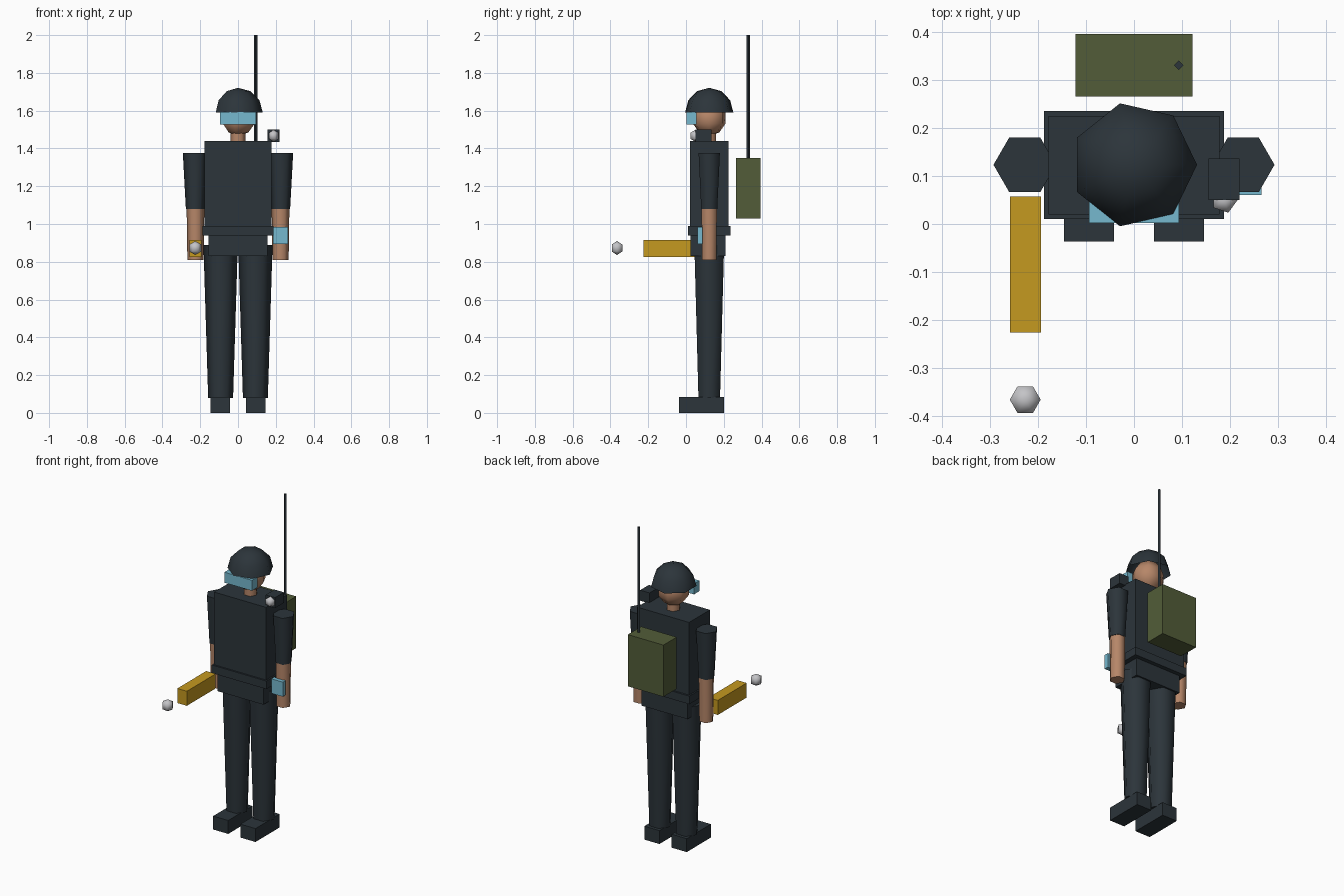
import bpy, bmesh, math
from mathutils import Matrix

if "Cube" in bpy.data.objects:
    bpy.data.objects.remove(bpy.data.objects["Cube"], do_unlink=True)


def material(name, r, g, b):
    m = bpy.data.materials.new(name)
    m.use_nodes = True
    m.diffuse_color = (r, g, b, 1)
    bsdf = m.node_tree.nodes["Principled BSDF"]
    bsdf.inputs["Base Color"].default_value = (r, g, b, 1)
    bsdf.inputs["Roughness"].default_value = 0.8
    return m


DARK = material("dark slate", 0.025, 0.035, 0.043)
SKIN = material("skin tan", 0.47, 0.24, 0.14)
BLUE = material("visor blue", 0.18, 0.48, 0.62)
OLIVE = material("olive green", 0.085, 0.108, 0.04)
GOLD = material("mustard", 0.56, 0.32, 0.014)
GREY = material("light grey", 0.55, 0.55, 0.57)
MID_Y = 0.123


def finish(name, bm, mat, smooth=False):
    bmesh.ops.recalc_face_normals(bm, faces=bm.faces)
    mesh = bpy.data.meshes.new(name)
    bm.to_mesh(mesh)
    bm.free()
    mesh.materials.append(mat)
    obj = bpy.data.objects.new(name, mesh)
    bpy.context.collection.objects.link(obj)
    if smooth:
        bpy.ops.object.select_all(action='DESELECT')
        obj.select_set(True)
        bpy.context.view_layer.objects.active = obj
        bpy.ops.object.shade_smooth_by_angle(angle=math.radians(72))
    return obj


def box(name, mat, xs, ys, zs):
    """Box filling three (low, high) ranges."""
    bm = bmesh.new()
    ranges = (xs, ys, zs)
    centre = [sum(r) / 2 for r in ranges]
    size = [r[1] - r[0] for r in ranges]
    bmesh.ops.create_cube(bm, size=1, matrix=Matrix.LocRotScale(centre, None, size))
    return finish(name, bm, mat)


def tube(name, mat, x, y, zs, r_low, r_high, sides=6):
    """Upright tapered prism with a corner pointing to +x."""
    bm = bmesh.new()
    rings = []
    for z, r in zip(zs, (r_low, r_high)):
        angles = [math.tau * i / sides for i in range(sides)]
        rings.append([bm.verts.new((x + r * math.cos(a), y + r * math.sin(a), z)) for a in angles])
    for i in range(sides):
        j = (i + 1) % sides
        bm.faces.new((rings[0][i], rings[0][j], rings[1][j], rings[1][i]))
    for ring in rings:
        bm.faces.new(ring)
    return finish(name, bm, mat, smooth=True)


def ball(name, mat, centre, radius, sides, bands, dome=False):
    """Low-poly sphere, or its open upper half."""
    bm = bmesh.new()
    bmesh.ops.create_uvsphere(bm, u_segments=sides, v_segments=bands, radius=radius)
    if dome:
        lower = [v for v in bm.verts if v.co.z < -0.001]
        bmesh.ops.delete(bm, geom=lower, context='VERTS')
    # turn so one corner points exactly to +x
    ring = max(bm.verts, key=lambda v: v.co.x)
    turn = math.atan2(ring.co.y, ring.co.x)
    bmesh.ops.rotate(bm, verts=bm.verts, matrix=Matrix.Rotation(-turn, 3, 'Z'))
    bmesh.ops.translate(bm, verts=bm.verts, vec=centre)
    return finish(name, bm, mat, smooth=True)


# Limbs, mirrored left and right
for side, s in (("left", 1), ("right", -1)):
    box(side + "_boot", DARK, sorted((s * 0.042, s * 0.145)), (-0.036, 0.2), (0, 0.083))
    tube(side + "_leg", DARK, s * 0.092, MID_Y, (0.08, 0.89), 0.066, 0.091)
    tube(side + "_upper_arm", DARK, s * 0.227, MID_Y, (1.08, 1.375), 0.049, 0.065)
    tube(side + "_forearm", SKIN, s * 0.225, MID_Y, (0.81, 1.08), 0.043, 0.047)

# Body
box("hips", DARK, (-0.157, 0.157), (0.025, 0.21), (0.83, 0.95))
box("belt", DARK, (-0.187, 0.187), (0.01, 0.235), (0.94, 0.99))
box("torso", DARK, (-0.178, 0.178), (0.02, 0.224), (0.97, 1.44))

# Head and helmet
tube("neck", SKIN, 0, MID_Y, (1.43, 1.5), 0.041, 0.041)
ball("head", SKIN, (0, MID_Y, 1.56), 0.093, 7, 5)
ball("helmet", DARK, (0, MID_Y, 1.59), 0.131, 7, 6, dome=True)
box("visor", BLUE, (-0.094, 0.094), (0.002, 0.056), (1.527, 1.592))

# Shoulder camera
box("shoulder_camera", DARK, (0.155, 0.219), (0.05, 0.136), (1.435, 1.5))
ball("camera_lens", GREY, (0.1875, 0.05, 1.467), 0.032, 5, 3)

# Back radio with whip aerial
box("radio_pack", OLIVE, (-0.122, 0.122), (0.265, 0.395), (1.03, 1.35))
tube("aerial", DARK, 0.093, 0.33, (1.34, 2.0), 0.0095, 0.0095, sides=4)

# Held tool, floating ball ahead of it, and wrist screen
box("hand_tool", GOLD, (-0.258, -0.193), (-0.225, 0.057), (0.825, 0.915))
ball("floating_ball", GREY, (-0.226, -0.365, 0.873), 0.037, 6, 3)
box("wrist_screen", BLUE, (0.186, 0.265), (0.06, 0.088), (0.895, 0.985))
